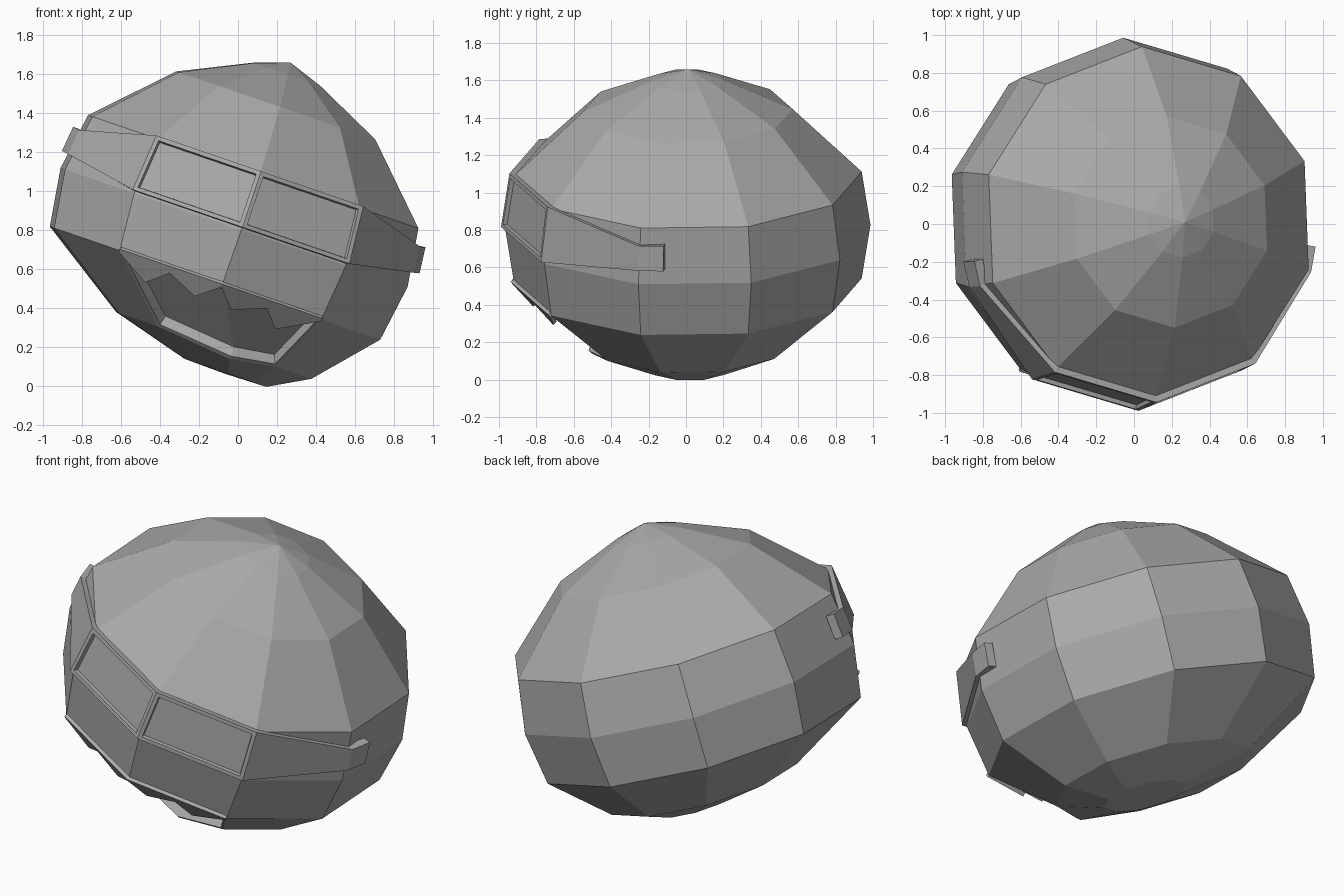
import bpy, bmesh
from math import radians, sin, cos
from mathutils import Matrix, Vector

cube = bpy.data.objects.get("Cube")
if cube:
    bpy.data.objects.remove(cube)

grey = bpy.data.materials.new("plain_grey")
grey.use_nodes = True
COLOUR = (0.4, 0.4, 0.4, 1)
grey.diffuse_color = COLOUR
grey.node_tree.nodes["Principled BSDF"].inputs["Base Color"].default_value = COLOUR

# The whole figure leans to one side and turns slightly
LEAN = (Matrix.Translation((-0.02, 0.01, 0.815))
        @ Matrix.Rotation(radians(18.9), 4, 'Y')
        @ Matrix.Rotation(radians(2.3), 4, 'Z'))
SIDES = 10


def polar(angle, radius, height, shift=0):
    """Point around the axis; angle 0 is the front."""
    a = radians(angle - 90)
    return Vector((radius * cos(a) + shift, radius * sin(a), height))


def finish(name, bm, thickness=0):
    mesh = bpy.data.meshes.new(name)
    bm.to_mesh(mesh)
    bm.free()
    mesh.materials.append(grey)
    ob = bpy.data.objects.new(name, mesh)
    bpy.context.collection.objects.link(ob)
    ob.matrix_world = LEAN
    if thickness:
        mod = ob.modifiers.new("thickness", 'SOLIDIFY')
        mod.thickness = thickness
        mod.offset = -1
    return ob


def strip(bm, lower, upper):
    """Row of quads between two rows of points, facing outwards."""
    lo = [bm.verts.new(p) for p in lower]
    up = [bm.verts.new(p) for p in upper]
    return [bm.faces.new((lo[i], lo[i + 1], up[i + 1], up[i]))
            for i in range(len(lo) - 1)]


# Faceted body: (height, radius, sideways shift) from bottom to top
RINGS = [(-0.72, 0.23, 0.2), (-0.606, 0.55, 0.097), (-0.302, 0.93, 0),
         (0, 0.977, 0), (0.302, 0.93, 0), (0.661, 0.56, 0), (0.83, 0.19, 0)]
bm = bmesh.new()
rows = [[bm.verts.new(polar(k * 360 / SIDES, r, h, s)) for k in range(SIDES)]
        for h, r, s in RINGS]
rows[1][0].co += Vector((0.08, 0.03, -0.04))
bottom = bm.verts.new((0.2, 0, -0.725))
top = bm.verts.new((0, 0, 0.893))
mouth = []
for k in range(SIDES):
    n = (k + 1) % SIDES
    bm.faces.new((bottom, rows[0][n], rows[0][k]))
    bm.faces.new((top, rows[-1][k], rows[-1][n]))
    for i in range(len(rows) - 1):
        f = bm.faces.new((rows[i][k], rows[i][n], rows[i + 1][n], rows[i + 1][k]))
        if i == 1 and k in (0, SIDES - 1):
            mouth.append(f)
bm.normal_update()
# Sunken mouth with a narrow lip
rim = bmesh.ops.inset_region(bm, faces=mouth, thickness=0.025, depth=0)
bmesh.ops.inset_region(bm, faces=mouth, thickness=0.005, depth=-0.06)
finish("body", bm)

# Goggles with side straps: (angle, low height, high height, low radius, high radius)
HALF = [(36, 0.015, 0.317, 1.0, 0.955), (72, 0.08, 0.215, 0.99, 0.975),
        (80, 0.085, 0.222, 0.985, 0.97)]
band = ([(-a, *rest) for a, *rest in reversed(HALF)]
        + [(0, 0.015, 0.317, 1.0, 0.955)] + HALF)
bm = bmesh.new()
faces = strip(bm, [polar(a, r, h) for a, h, _, r, _ in band],
              [polar(a, r, h) for a, _, h, _, r in band])
bm.normal_update()
lenses = faces[2:4]
bmesh.ops.inset_individual(bm, faces=lenses, thickness=0.03)
bmesh.ops.inset_individual(bm, faces=lenses, thickness=0.006, depth=-0.022)
finish("goggles", bm, 0.05)

# Jagged upper edge of the mouth: (sideways, height)
JAGS = [(-0.55, -0.31), (-0.37, -0.415), (-0.27, -0.329), (-0.11, -0.4),
        (0, -0.31), (0.09, -0.405), (0.26, -0.338), (0.34, -0.425), (0.55, -0.31)]


def on_front(x, h):
    radius = 0.945 + (h + 0.3) * 0.8
    return Vector((x, -radius + 0.325 * abs(x), h))


bm = bmesh.new()
strip(bm, [on_front(x, h) for x, h in JAGS], [on_front(x, -0.295) for x, _ in JAGS])
bm.normal_update()
finish("jagged_mouth_edge", bm, 0.025)
